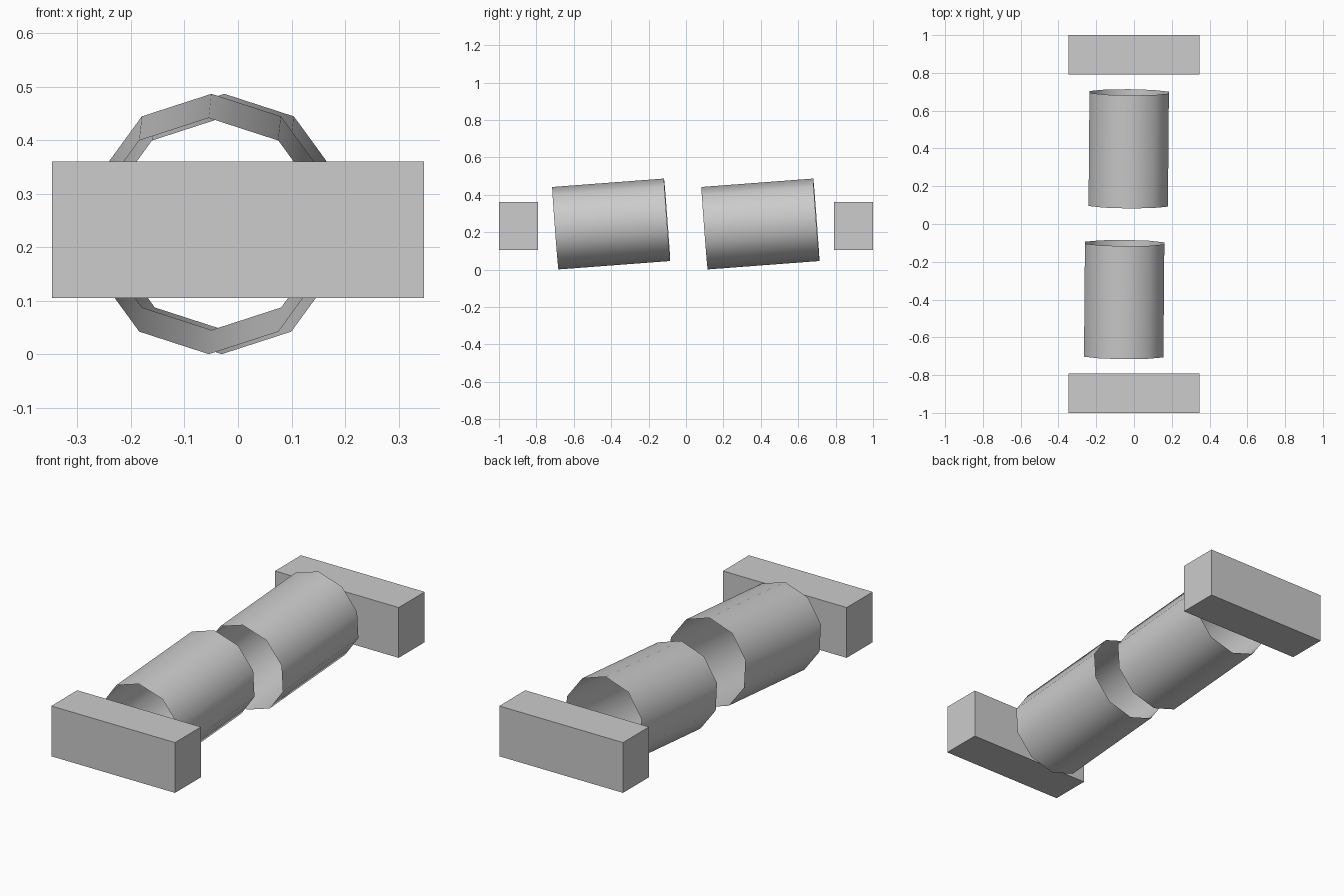
import bpy
from mathutils import Vector, Matrix

if "Cube" in bpy.data.objects:
    bpy.data.objects.remove(bpy.data.objects["Cube"])

grey = bpy.data.materials.new("light_grey")
grey.diffuse_color = (0.604, 0.604, 0.604, 1)
grey.use_nodes = True
grey.node_tree.nodes["Principled BSDF"].inputs["Base Color"].default_value = grey.diffuse_color


def end_bar(name, y):
    """Rectangular bar lying across the end of the model."""
    bpy.ops.mesh.primitive_cube_add(size=1, location=(0, y, 0.233))
    bar = bpy.context.object
    bar.name = name
    bar.scale = (0.694, 0.208, 0.255)
    bpy.ops.object.transform_apply(location=False, rotation=False, scale=True)
    bar.data.materials.append(grey)


def open_tube(name, x, y):
    """Ten-sided open tube, slightly tilted, with a vertex at the top."""
    axis = Vector((0.005, 0.598, 0.045)).normalized()
    side = axis.cross(Vector((0, 0, 1))).normalized()
    up = side.cross(axis)
    bpy.ops.mesh.primitive_cylinder_add(
        vertices=10, radius=0.221, depth=0.6, end_fill_type='NOTHING')
    tube = bpy.context.object
    tube.name = name
    # local x -> side, local y -> up, local z -> along the tube
    frame = Matrix((side, up, -axis)).transposed().to_4x4()
    tube.matrix_world = Matrix.Translation((x, y, 0.2435)) @ frame
    tube.data.materials.append(grey)
    bpy.ops.object.shade_smooth()


# Bars at the front and back
end_bar("front_bar", -0.896)
end_bar("back_bar", 0.896)

# Two hollow tubes in line between them
open_tube("front_tube", -0.052, -0.4)
open_tube("back_tube", -0.028, 0.398)
